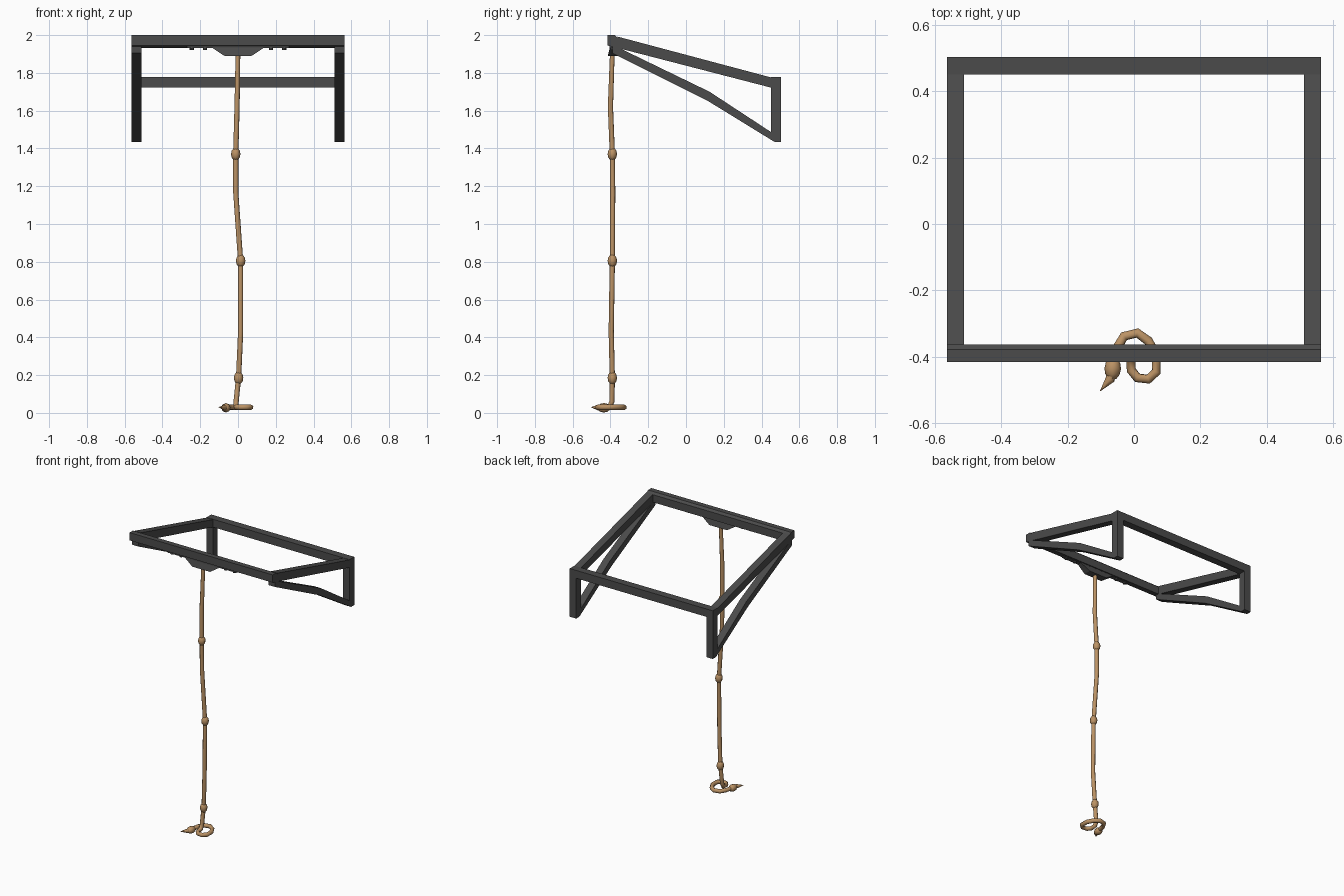
import bpy, bmesh
from mathutils import Vector

if "Cube" in bpy.data.objects:
    bpy.data.objects.remove(bpy.data.objects["Cube"])


def finish(name, bm, mat=None, mirror=False):
    bmesh.ops.recalc_face_normals(bm, faces=bm.faces)
    me = bpy.data.meshes.new(name)
    bm.to_mesh(me)
    bm.free()
    ob = bpy.data.objects.new(name, me)
    bpy.context.collection.objects.link(ob)
    if mat:
        me.materials.append(mat)
    if mirror:
        ob.modifiers.new("Mirror", 'MIRROR')
    return ob


def loft(name, a, b, mat, mirror=False):
    """Closed solid between two matching outlines."""
    bm = bmesh.new()
    va = [bm.verts.new(p) for p in a]
    vb = [bm.verts.new(p) for p in b]
    bm.faces.new(va)
    bm.faces.new(vb[::-1])
    n = len(va)
    for i in range(n):
        j = (i + 1) % n
        bm.faces.new((va[i], va[j], vb[j], vb[i]))
    return finish(name, bm, mat, mirror)


def prism(name, profile, x0, x1, mat, mirror=False):
    """Extrude a (y, z) profile along x."""
    return loft(name, [(x0, y, z) for y, z in profile],
                [(x1, y, z) for y, z in profile], mat, mirror)


def material(name, col):
    m = bpy.data.materials.new(name)
    m.diffuse_color = (*col, 1)
    m.use_nodes = True
    m.node_tree.nodes["Principled BSDF"].inputs["Base Color"].default_value = m.diffuse_color
    return m


metal = material("dark_metal", (0.07, 0.07, 0.07))
hemp = material("rope_brown", (0.50, 0.29, 0.13))

X0, X1 = 0.512, 0.563
F0, F1, B0, B1 = -0.415, -0.362, 0.45, 0.503

# Front and back rails
prism("front_rail", [(F0, 1.945), (F1, 1.932), (F1, 1.986), (-0.378, 2.0), (F0, 2.0)], -X1, X1, metal)
prism("back_rail", [(B0, 1.722), (B1, 1.722), (B1, 1.778), (B0, 1.778)], -X0, X0, metal)

# Sloping side rails, rear posts and bent braces
prism("side_rail", [(F1, 1.932), (B0, 1.722), (B0, 1.776), (F1, 1.992)], X0, X1, metal, True)
prism("rear_post", [(B0, 1.452), (B0 + 0.02, 1.435), (B1, 1.435), (B1, 1.778), (B0, 1.778)], X0, X1, metal, True)
prism("brace", [(-0.39, 1.905), (0.11, 1.655), (0.468, 1.435), (0.468, 1.475),
                (0.125, 1.70), (-0.36, 1.935), (-0.39, 1.942)], X0, X1, metal, True)

# Rope bracket flaring downward under the front rail
outline = [(-0.15, 1.946), (0.15, 1.946), (0.13, 1.928), (0.07, 1.889), (-0.07, 1.889), (-0.13, 1.928)]
flare = lambda z: 0.012 + 0.014 * (1.946 - z) / 0.057
loft("rope_bracket", [(x, -0.388 - flare(z), z) for x, z in outline],
     [(x, -0.388 + flare(z), z) for x, z in outline], metal)
prism("bracket_plate", [(-0.405, 1.932), (-0.372, 1.932), (-0.372, 1.947), (-0.405, 1.947)], -0.27, 0.27, metal)

# Bolts under the plate
bm = bmesh.new()
for x in (0.175, 0.245):
    r = bmesh.ops.create_cone(bm, cap_ends=True, segments=8, radius1=0.011, radius2=0.011, depth=0.012)
    bmesh.ops.translate(bm, verts=r['verts'], vec=(x, -0.388, 1.928))
finish("bracket_bolts", bm, metal, True)

# Hanging rope that coils on the ground: x, y, z, radius factor
path = [(0, -0.39, 1.91, .9), (-0.005, -0.40, 1.62, 1), (-0.012, -0.39, 1.37, 1), (-0.012, -0.388, 1.17, 1),
        (0.014, -0.39, 0.80, 1), (0.014, -0.396, 0.43, 1), (0.003, -0.39, 0.185, 1), (-0.010, -0.392, 0.06, 1),
        (-0.010, -0.405, 0.034, 1), (-0.008, -0.44, 0.03, 1), (0.01, -0.463, 0.03, 1), (0.043, -0.467, 0.03, 1),
        (0.067, -0.445, 0.03, 1), (0.067, -0.395, 0.03, 1), (0.043, -0.352, 0.03, 1), (0.01, -0.328, 0.03, 1),
        (-0.03, -0.338, 0.03, 1), (-0.052, -0.375, 0.03, 1), (-0.064, -0.43, 0.028, 1),
        (-0.072, -0.468, 0.028, 1), (-0.102, -0.503, 0.03, .05)]
cu = bpy.data.curves.new("rope", 'CURVE')
cu.dimensions = '3D'
cu.bevel_depth = 0.0145
cu.bevel_resolution = 2
cu.use_fill_caps = True
cu.materials.append(hemp)
sp = cu.splines.new('POLY')
sp.use_smooth = True
sp.points.add(len(path) - 1)
for p, (x, y, z, r) in zip(sp.points, path):
    p.co = (x, y, z, 1)
    p.radius = r
rope = bpy.data.objects.new("rope", cu)
bpy.context.collection.objects.link(rope)
bpy.context.view_layer.objects.active = rope
rope.select_set(True)
bpy.ops.object.convert(target='MESH')

# Knots along the rope and near its frayed end
knots = [(Vector((-0.012, -0.39, 1.37)), Vector((0, 0, 1))), (Vector((0.014, -0.39, 0.805)), Vector((0, 0, 1))),
         (Vector((0.003, -0.39, 0.185)), Vector((0, 0, 1))), (Vector((-0.064, -0.435, 0.027)), Vector((-0.05, -1, 0)))]
bm = bmesh.new()
for c, d in knots:
    r = bmesh.ops.create_uvsphere(bm, u_segments=8, v_segments=6, radius=1)
    bmesh.ops.scale(bm, verts=r['verts'], vec=(0.025, 0.025, 0.035))
    q = d.to_track_quat('Z', 'Y').to_matrix()
    bmesh.ops.rotate(bm, verts=r['verts'], matrix=q, cent=(0, 0, 0))
    bmesh.ops.translate(bm, verts=r['verts'], vec=c)
for f in bm.faces:
    f.smooth = True
finish("rope_knots", bm, hemp)
